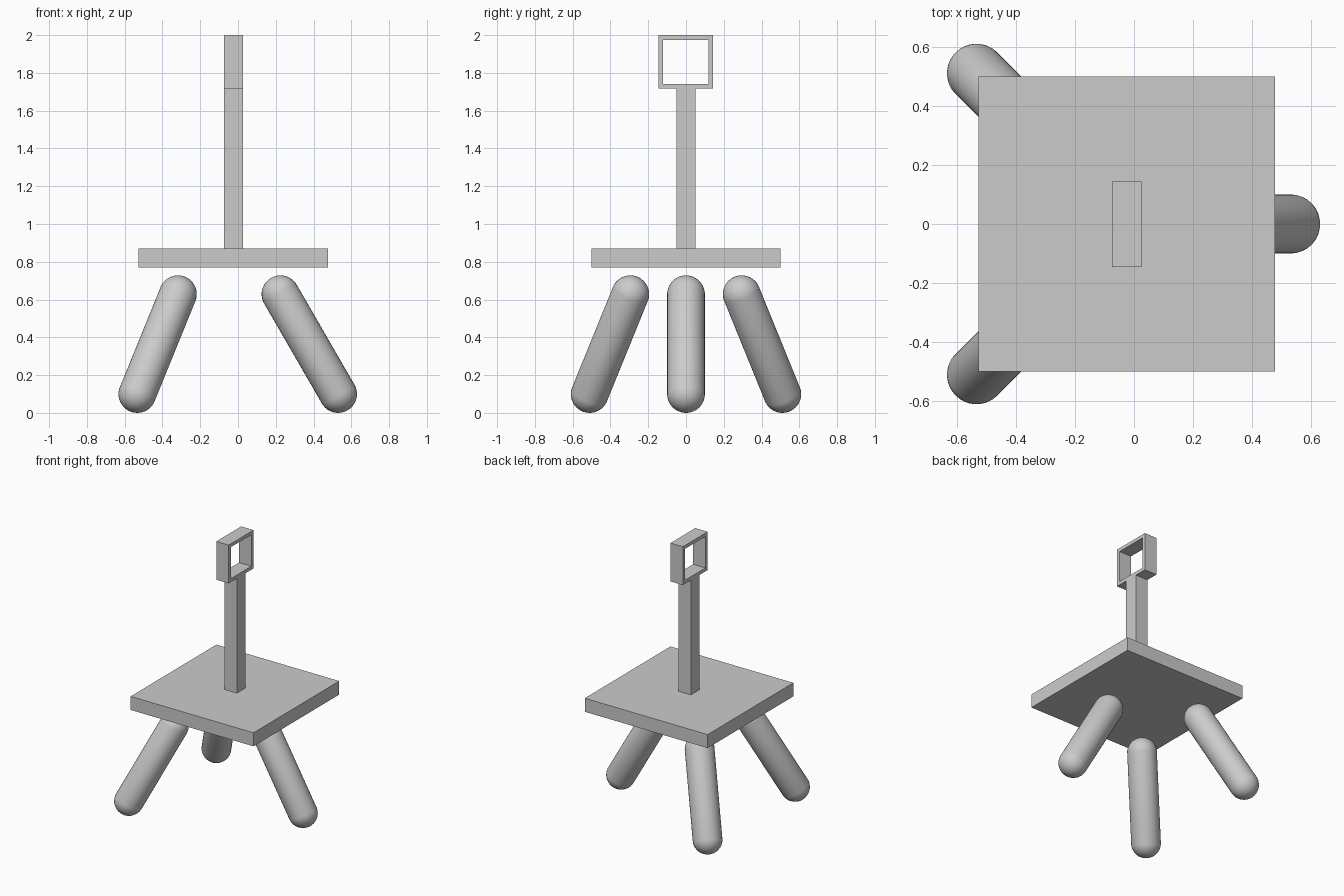
import bpy
import bmesh
from mathutils import Matrix, Vector

if "Cube" in bpy.data.objects:
    bpy.data.objects.remove(bpy.data.objects["Cube"], do_unlink=True)

grey = bpy.data.materials.new("plain grey")
grey.use_nodes = True
COLOUR = (0.6, 0.6, 0.6, 1)
grey.diffuse_color = COLOUR
grey.node_tree.nodes["Principled BSDF"].inputs["Base Color"].default_value = COLOUR


def add_object(name, bm, smooth=False):
    mesh = bpy.data.meshes.new(name)
    bmesh.ops.recalc_face_normals(bm, faces=bm.faces)
    for face in bm.faces:
        face.smooth = smooth
    bm.to_mesh(mesh)
    bm.free()
    mesh.materials.append(grey)
    obj = bpy.data.objects.new(name, mesh)
    bpy.context.collection.objects.link(obj)
    return obj


def box_mesh(low, high):
    low, high = Vector(low), Vector(high)
    bm = bmesh.new()
    bmesh.ops.create_cube(bm, size=1)
    bmesh.ops.scale(bm, vec=high - low, verts=bm.verts)
    bmesh.ops.translate(bm, vec=(low + high) / 2, verts=bm.verts)
    return bm


def capsule(name, foot, top, radius):
    """Round-ended rod: an odd-ringed sphere stretched across its middle."""
    axis = Vector(top) - Vector(foot)
    bm = bmesh.new()
    bmesh.ops.create_uvsphere(bm, u_segments=32, v_segments=17, radius=radius)
    upper = [v for v in bm.verts if v.co.z > 0]
    bmesh.ops.translate(bm, vec=(0, 0, axis.length), verts=upper)
    turn = axis.to_track_quat('Z', 'Y').to_matrix().to_4x4()
    bm.transform(Matrix.Translation(foot) @ turn)
    return add_object(name, bm, smooth=True)


# Seat and upright post
add_object("seat", box_mesh((-0.527, -0.5, 0.77), (0.477, 0.5, 0.87)))
add_object("post", box_mesh((-0.075, -0.05, 0.87), (0.026, 0.05, 1.717)))

# Square open frame on the post
bm = box_mesh((-0.075, -0.146, 1.717), (0.026, 0.144, 2))
sides = [f for f in bm.faces if abs(f.normal.x) > 0.9]
bmesh.ops.inset_individual(bm, faces=sides, thickness=0.036)
rims = [e for f in sides for e in f.edges]
bmesh.ops.delete(bm, geom=sides, context='FACES_ONLY')
bmesh.ops.bridge_loops(bm, edges=rims)
add_object("head_frame", bm)

# Three splayed legs
capsule("left_leg", (0.53, 0, 0.1), (0.225, 0, 0.628), 0.1)
for name, s in (("front_right_leg", -1), ("back_right_leg", 1)):
    capsule(name, (-0.533, s * 0.51, 0.1), (-0.318, s * 0.295, 0.628), 0.1)
